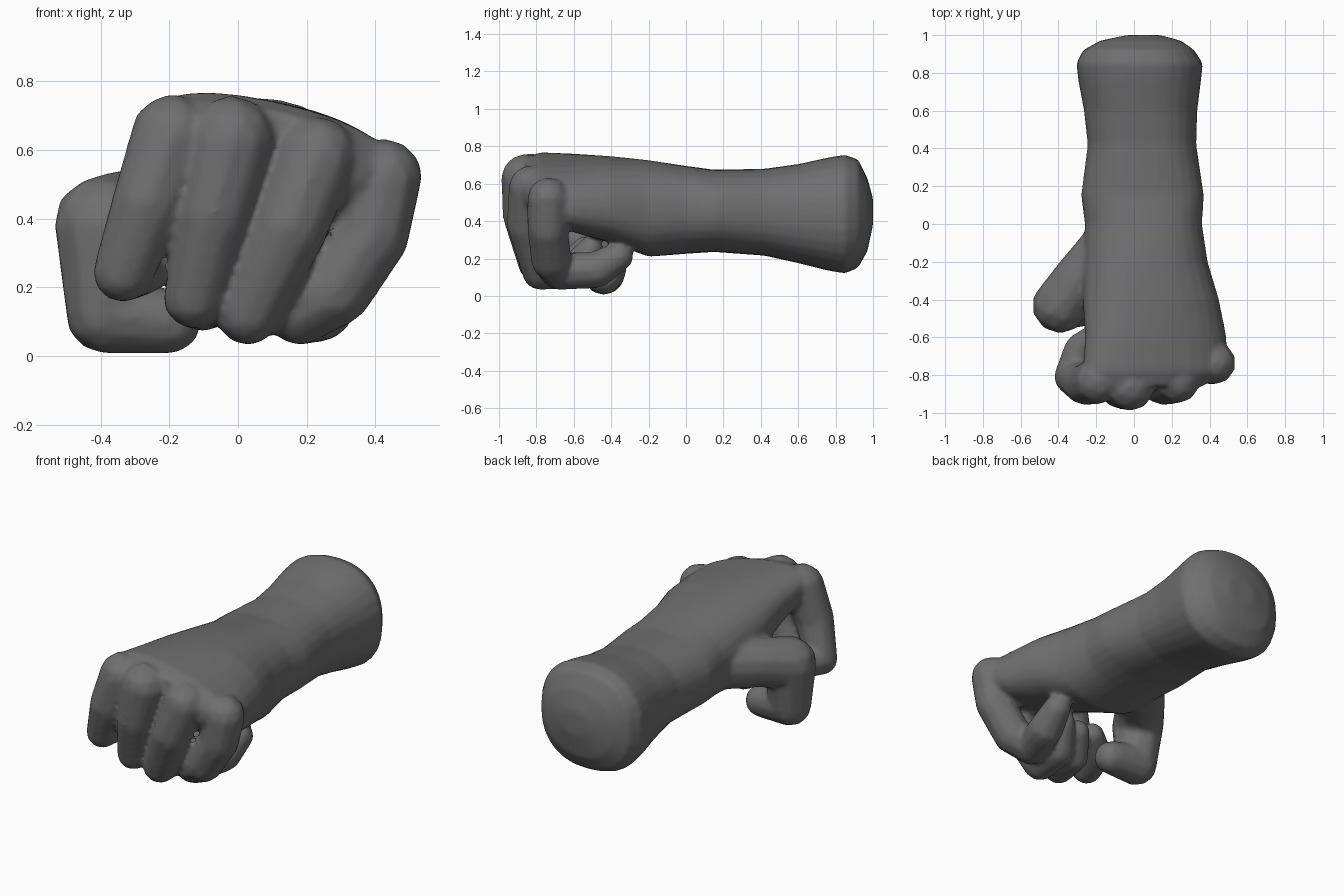
import bpy, bmesh, math
from mathutils import Vector

if "Cube" in bpy.data.objects:
    bpy.data.objects.remove(bpy.data.objects["Cube"])

skin = bpy.data.materials.new("dark_grey")
skin.use_nodes = True
GREY = (0.16, 0.16, 0.16, 1)
skin.diffuse_color = GREY
skin.node_tree.nodes["Principled BSDF"].inputs["Base Color"].default_value = GREY

# unit ball directions shared by every finger joint
ball = bmesh.new()
bmesh.ops.create_icosphere(ball, subdivisions=2, radius=1)
directions = [v.co.normalized() for v in ball.verts]
ball.free()

bm = bmesh.new()


def loft(sections, sides=28, power=0.86):
    """Closed skin through rounded sections: y, x range, z range, shear."""
    rings = []
    for y, x0, x1, z0, z1, shear in sections:
        ring = []
        for i in range(sides):
            a = 2 * math.pi * i / sides
            c, s = math.cos(a), math.sin(a)
            dx = math.copysign(abs(c) ** power, c) * (x1 - x0) / 2
            dz = math.copysign(abs(s) ** power, s) * (z1 - z0) / 2
            ring.append(bm.verts.new(((x0 + x1) / 2 + dx, y,
                                      (z0 + z1) / 2 + dz + shear * dx)))
        rings.append(ring)
    for a, b in zip(rings, rings[1:]):
        for i in range(sides):
            j = (i + 1) % sides
            bm.faces.new((a[i], a[j], b[j], b[i]))
    bm.faces.new(rings[0])
    bm.faces.new(rings[-1][::-1])


def digit(joints):
    """Chain of tapered rounded segments: x, y, z, radius at each joint."""
    for pair in zip(joints, joints[1:]):
        verts = [bm.verts.new(Vector((x, y, z)) + d * r)
                 for x, y, z, r in pair for d in directions]
        bmesh.ops.convex_hull(bm, input=verts)
        loose = [v for v in bm.verts if not v.link_faces]
        bmesh.ops.delete(bm, geom=loose, context="VERTS")


# forearm, wrist and palm, from the arm end to the knuckles
loft([
    (1.00, -0.04, 0.14, 0.38, 0.52, 0),
    (0.97, -0.18, 0.25, 0.24, 0.63, 0),
    (0.92, -0.27, 0.32, 0.15, 0.73, 0),
    (0.85, -0.305, 0.365, 0.12, 0.755, 0),
    (0.76, -0.295, 0.355, 0.135, 0.74, 0),
    (0.60, -0.265, 0.335, 0.175, 0.705, 0),
    (0.42, -0.245, 0.33, 0.215, 0.68, 0),
    (0.15, -0.28, 0.37, 0.235, 0.675, 0),
    (0.00, -0.26, 0.36, 0.225, 0.695, 0),
    (-0.20, -0.27, 0.39, 0.21, 0.725, -0.05),
    (-0.40, -0.27, 0.45, 0.29, 0.74, -0.12),
    (-0.60, -0.26, 0.49, 0.36, 0.74, -0.2),
    (-0.78, -0.27, 0.49, 0.43, 0.74, -0.22),
    (-0.86, -0.22, 0.36, 0.50, 0.72, -0.2),
])

# index finger
digit([(-0.19, -0.83, 0.64, 0.125), (-0.26, -0.85, 0.45, 0.11),
       (-0.335, -0.81, 0.245, 0.09), (-0.29, -0.66, 0.25, 0.08),
       (-0.18, -0.58, 0.30, 0.07)])
# middle finger
digit([(-0.02, -0.86, 0.63, 0.13), (-0.07, -0.87, 0.42, 0.11),
       (-0.13, -0.81, 0.17, 0.09), (-0.10, -0.64, 0.15, 0.08),
       (-0.04, -0.54, 0.25, 0.07)])
# ring finger
digit([(0.23, -0.83, 0.58, 0.12), (0.155, -0.85, 0.38, 0.11),
       (0.03, -0.78, 0.13, 0.10), (0.04, -0.61, 0.13, 0.09),
       (0.09, -0.51, 0.25, 0.07)])
# little finger
digit([(0.425, -0.735, 0.52, 0.115), (0.395, -0.74, 0.36, 0.11),
       (0.28, -0.72, 0.19, 0.11), (0.18, -0.68, 0.13, 0.10),
       (0.24, -0.48, 0.14, 0.10), (0.26, -0.36, 0.21, 0.08)])
# thumb
digit([(-0.12, -0.10, 0.43, 0.15), (-0.30, -0.30, 0.41, 0.14),
       (-0.39, -0.43, 0.38, 0.15), (-0.385, -0.44, 0.125, 0.12),
       (-0.20, -0.44, 0.10, 0.095)])

bmesh.ops.recalc_face_normals(bm, faces=bm.faces)
mesh = bpy.data.meshes.new("fist_and_forearm")
bm.to_mesh(mesh)
bm.free()
mesh.materials.append(skin)
fist = bpy.data.objects.new("fist_and_forearm", mesh)
bpy.context.collection.objects.link(fist)

# fuse the parts into one continuous skin
remesh = fist.modifiers.new("fuse", "REMESH")
remesh.mode = "VOXEL"
remesh.voxel_size = 0.014
remesh.use_smooth_shade = True
soften = fist.modifiers.new("soften", "SMOOTH")
soften.factor = 0.5
soften.iterations = 6
